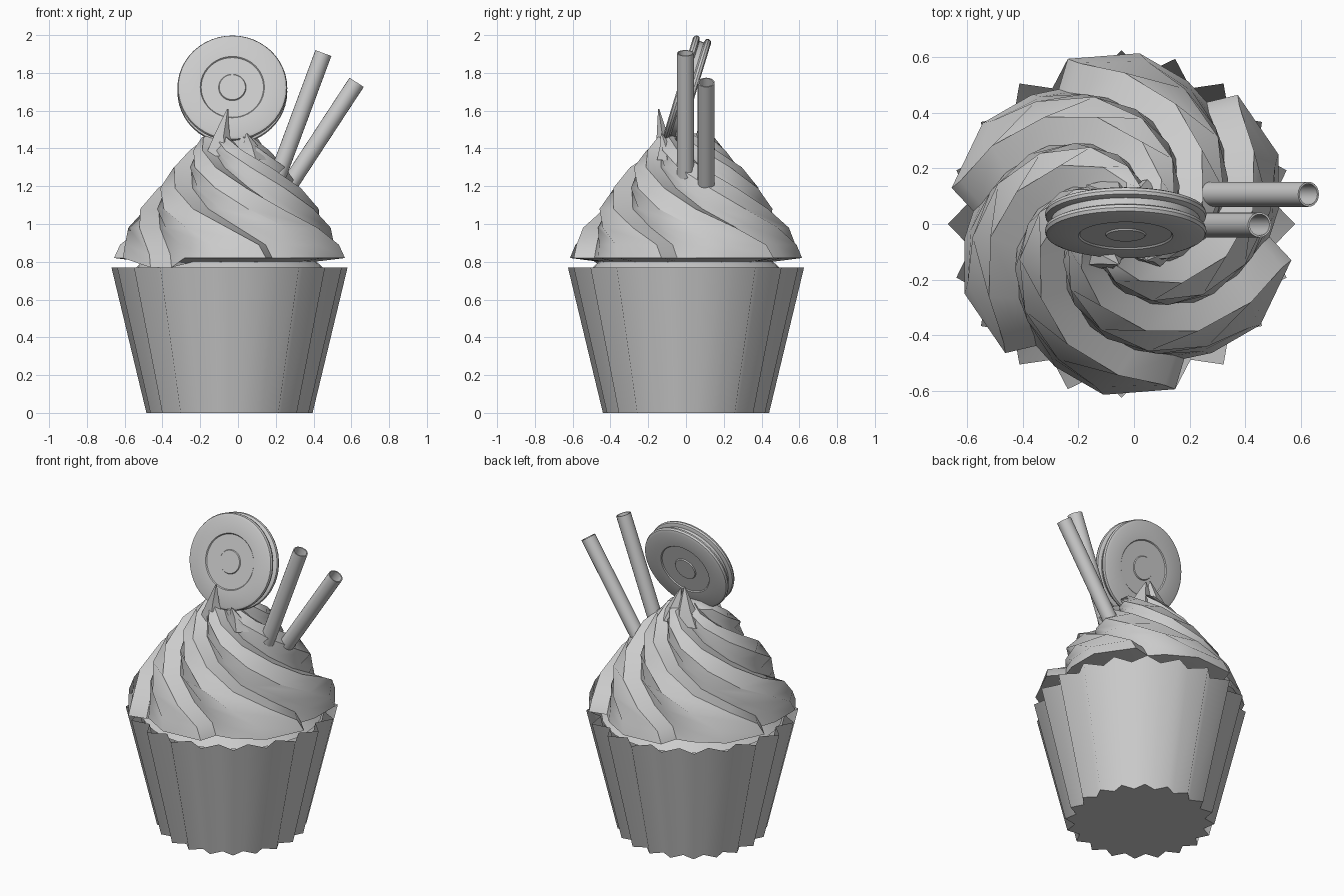
import bpy, bmesh
from math import sin, cos, pi, radians
from mathutils import Vector

if "Cube" in bpy.data.objects:
    bpy.data.objects.remove(bpy.data.objects["Cube"])

CX = -0.045  # cake axis


def make(name, verts, faces, angle=None):
    me = bpy.data.meshes.new(name)
    me.from_pydata(verts, [], faces)
    bm = bmesh.new()
    bm.from_mesh(me)
    bmesh.ops.remove_doubles(bm, verts=bm.verts, dist=1e-5)
    bmesh.ops.recalc_face_normals(bm, faces=bm.faces)
    bm.to_mesh(me)
    bm.free()
    ob = bpy.data.objects.new(name, me)
    bpy.context.collection.objects.link(ob)
    me.shade_smooth()
    if angle:
        me.set_sharp_from_angle(angle=radians(angle))
    return ob


def loft(name, rings, cap_start=False, cap_end=False, angle=None):
    n = len(rings[0])
    verts = [v for ring in rings for v in ring]
    faces = [(k * n + i, k * n + (i + 1) % n, (k + 1) * n + (i + 1) % n, (k + 1) * n + i)
             for k in range(len(rings) - 1) for i in range(n)]
    if cap_start:
        faces.append(tuple(reversed(range(n))))
    if cap_end:
        faces.append(tuple(range(len(verts) - n, len(verts))))
    return make(name, verts, faces, angle)


def circle(r, z, n, cx=0.0):
    return [(cx + r * cos(2 * pi * i / n), r * sin(2 * pi * i / n), z) for i in range(n)]


# Pleated paper cup: 20-point star wall, separate flat bottom, open top
def star(ro, ri, z):
    return [(CX + (ri if i % 2 else ro) * cos(pi * i / 20),
             (ri if i % 2 else ro) * sin(pi * i / 20), z) for i in range(40)]


loft("paper_cup", [star(0.44, 0.385, 0), star(0.625, 0.548, 0.77)])
make("cup_bottom", star(0.44, 0.385, 0), [tuple(reversed(range(40)))])

# Cake dome inside the cup, under the frosting
loft("cake_top", [circle(r, z, 32, CX) for r, z in
                  [(0.535, 0.735), (0.5, 0.765), (0.45, 0.81), (0.3, 0.88)]],
     cap_end=True, angle=40)

# Frosting: six saw-tooth lobes twisted up to a narrow crown
LOBE = [(7, -1.0), (0, 0), (-24, -0.08), (-43, -0.65)]   # angle offset, share of step depth
# z, radius, twist, step depth
LEVELS = [(0.80, 0.46, 0, 0.01), (0.82, 0.625, 0, 0.09), (0.89, 0.60, -3, 0.09),
          (0.98, 0.545, -19, 0.09), (1.08, 0.475, -42, 0.09), (1.19, 0.395, -65, 0.09),
          (1.30, 0.305, -92, 0.085), (1.39, 0.215, -120, 0.07), (1.46, 0.15, -145, 0.06),
          (1.48, 0.06, -150, 0.02)]
rings = []
for z, r, tw, depth in LEVELS:
    ring = []
    for k in range(6):
        for off, f in LOBE:
            a = radians(-12 - 60 * k + off + tw)
            rr = r + f * depth
            droop = 0.05 if k == 2 and off >= 0 and 0.81 < z < 0.9 else 0   # one sagging end
            ring.append((CX + rr * cos(a), rr * sin(a), z - droop))
    rings.append(ring)
loft("frosting_swirl", rings, cap_start=True, cap_end=True, angle=42)


# Pointed frosting tips pulled up before and behind the biscuit
def tip(name, base, r, mid, rm, top):
    def ring(c, rad):
        return [(c[0] + rad * cos(2 * pi * i / 5), c[1] + 0.7 * rad * sin(2 * pi * i / 5), c[2])
                for i in range(5)]
    loft(name, [ring(base, r), ring(mid, rm), ring(top, 0.004)],
         cap_start=True, cap_end=True, angle=30)


tip("front_tip", (-0.10, -0.11, 1.36), 0.09, (-0.09, -0.125, 1.47), 0.045, (-0.055, -0.145, 1.61))
tip("side_tip", (0.07, -0.10, 1.34), 0.08, (0.06, -0.11, 1.42), 0.04, (0.045, -0.13, 1.48))
tip("back_tip_left", (-0.09, 0.10, 1.38), 0.10, (-0.07, 0.10, 1.48), 0.055, (-0.05, 0.085, 1.60))
tip("back_tip_right", (0.02, 0.10, 1.38), 0.09, (0.0, 0.09, 1.48), 0.05, (-0.02, 0.085, 1.58))

# Sandwich biscuit: turned profile with embossed faces and recessed filling
HALF = [(0.001, 0.05), (0.069, 0.05), (0.073, 0.044), (0.165, 0.044), (0.17, 0.05),
        (0.272, 0.05), (0.286, 0.044), (0.291, 0.032), (0.288, 0.02), (0.278, 0.015),
        (0.267, 0.012)]
profile = HALF + [(r, -h) for r, h in reversed(HALF)]
biscuit = loft("sandwich_biscuit", [circle(r, h, 48) for r, h in profile],
               cap_start=True, cap_end=True, angle=35)
biscuit.rotation_euler = (radians(90 - 17), 0, 0)
biscuit.location = (-0.03, 0.005, 1.71)


# Hollow wafer straws
def straw(name, top, bottom):
    d = Vector(top) - Vector(bottom)
    L = d.length
    ob = loft(name, [circle(0.038, 0, 20), circle(0.045, 0, 20),
                     circle(0.045, L, 20), circle(0.038, L, 20), circle(0.038, 0, 20)], angle=40)
    ob.rotation_euler = d.to_track_quat('Z', 'Y').to_euler()
    ob.location = bottom


straw("wafer_straw_1", (0.452, -0.003, 1.905), (0.16, -0.003, 1.12))
straw("wafer_straw_2", (0.628, 0.107, 1.75), (0.215, 0.107, 1.12))
